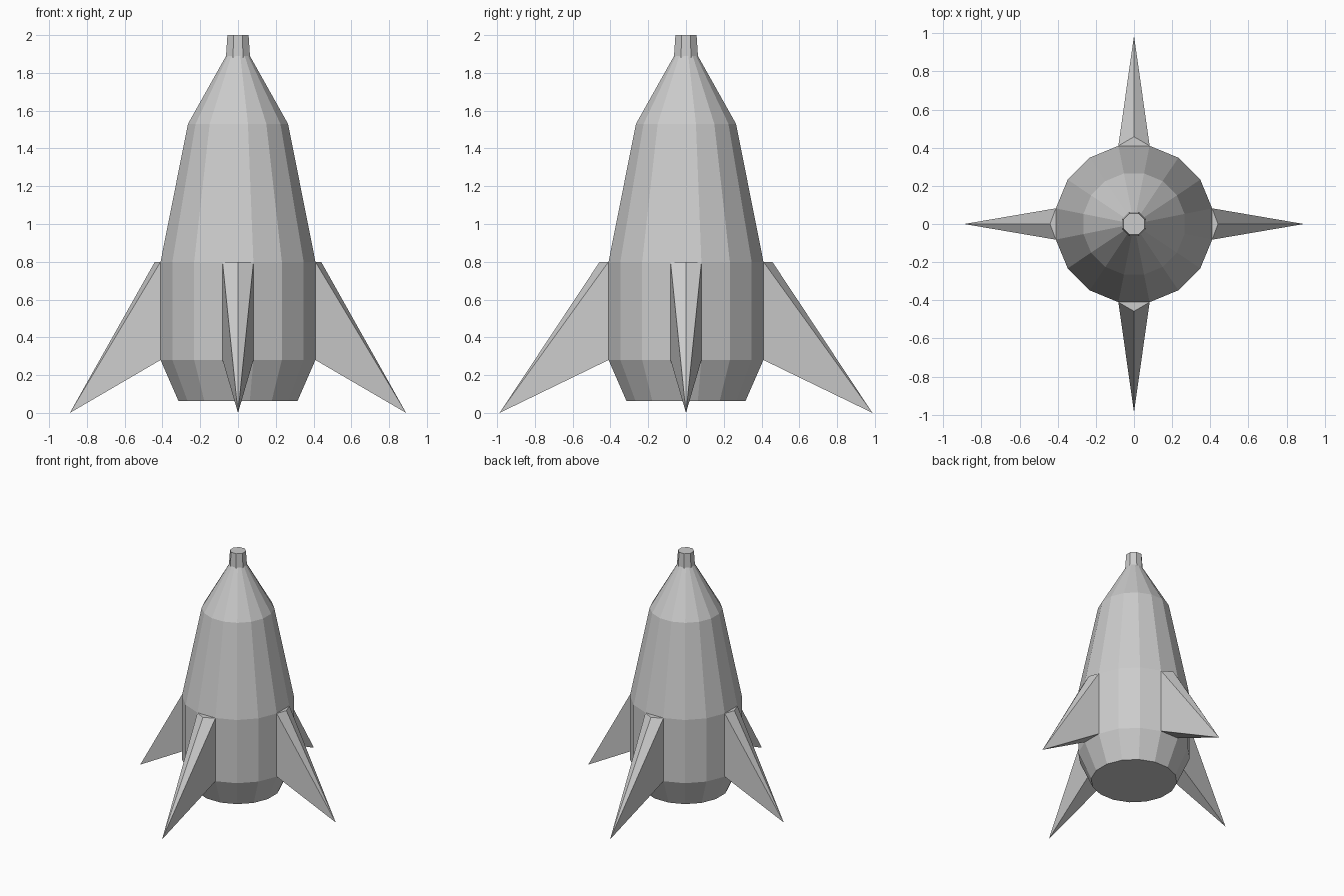
import bpy, bmesh
from math import pi, cos, sin
from mathutils import Matrix

if "Cube" in bpy.data.objects:
    bpy.data.objects.remove(bpy.data.objects["Cube"])


def finish(bm, name):
    bmesh.ops.recalc_face_normals(bm, faces=bm.faces)
    mesh = bpy.data.meshes.new(name)
    bm.to_mesh(mesh)
    bm.free()
    obj = bpy.data.objects.new(name, mesh)
    bpy.context.collection.objects.link(obj)
    return obj


def lathe(name, profile, sides):
    """Stack of n-gon rings (apothem, z), flat side facing each axis, capped."""
    bm = bmesh.new()
    rings = []
    for apothem, z in profile:
        r = apothem / cos(pi / sides)
        angles = [(2 * i + 1) * pi / sides for i in range(sides)]
        rings.append([bm.verts.new((r * cos(a), r * sin(a), z)) for a in angles])
    for lo, hi in zip(rings, rings[1:]):
        for i in range(sides):
            j = (i + 1) % sides
            bm.faces.new((lo[i], lo[j], hi[j], hi[i]))
    bm.faces.new(rings[0][::-1])
    bm.faces.new(rings[-1])
    return finish(bm, name)


def fin(name, angle, ridge, reach):
    """Wedge fin along +x, turned about z by angle."""
    bm = bmesh.new()
    tip = bm.verts.new((reach, 0, 0))
    top = bm.verts.new((ridge, 0, 0.8))
    a_lo, a_hi, b_lo, b_hi = [bm.verts.new((0.41, y, z))
                              for y in (-0.082, 0.082) for z in (0.28, 0.8)]
    for f in ((a_hi, a_lo, tip), (a_hi, tip, top), (b_lo, b_hi, tip),
              (b_hi, top, tip), (a_hi, top, b_hi), (a_lo, b_lo, tip),
              (a_lo, a_hi, b_hi, b_lo)):
        bm.faces.new(f)
    bm.transform(Matrix.Rotation(angle, 4, 'Z'))
    return finish(bm, name)


# Hull with tapered base and nose
lathe("hull", [(0.315, 0.063), (0.41, 0.28), (0.41, 0.8),
               (0.265, 1.53), (0.063, 1.89)], 16)

# Small octagonal nose cap
lathe("nose_cap", [(0.064, 1.88), (0.056, 2.0)], 8)

# Four fins, front and back pair slightly longer
for i, side in enumerate(("right", "back", "left", "front")):
    ridge, reach = ((0.44, 0.89), (0.457, 0.987))[i % 2]
    fin(side + "_fin", i * pi / 2, ridge, reach)
